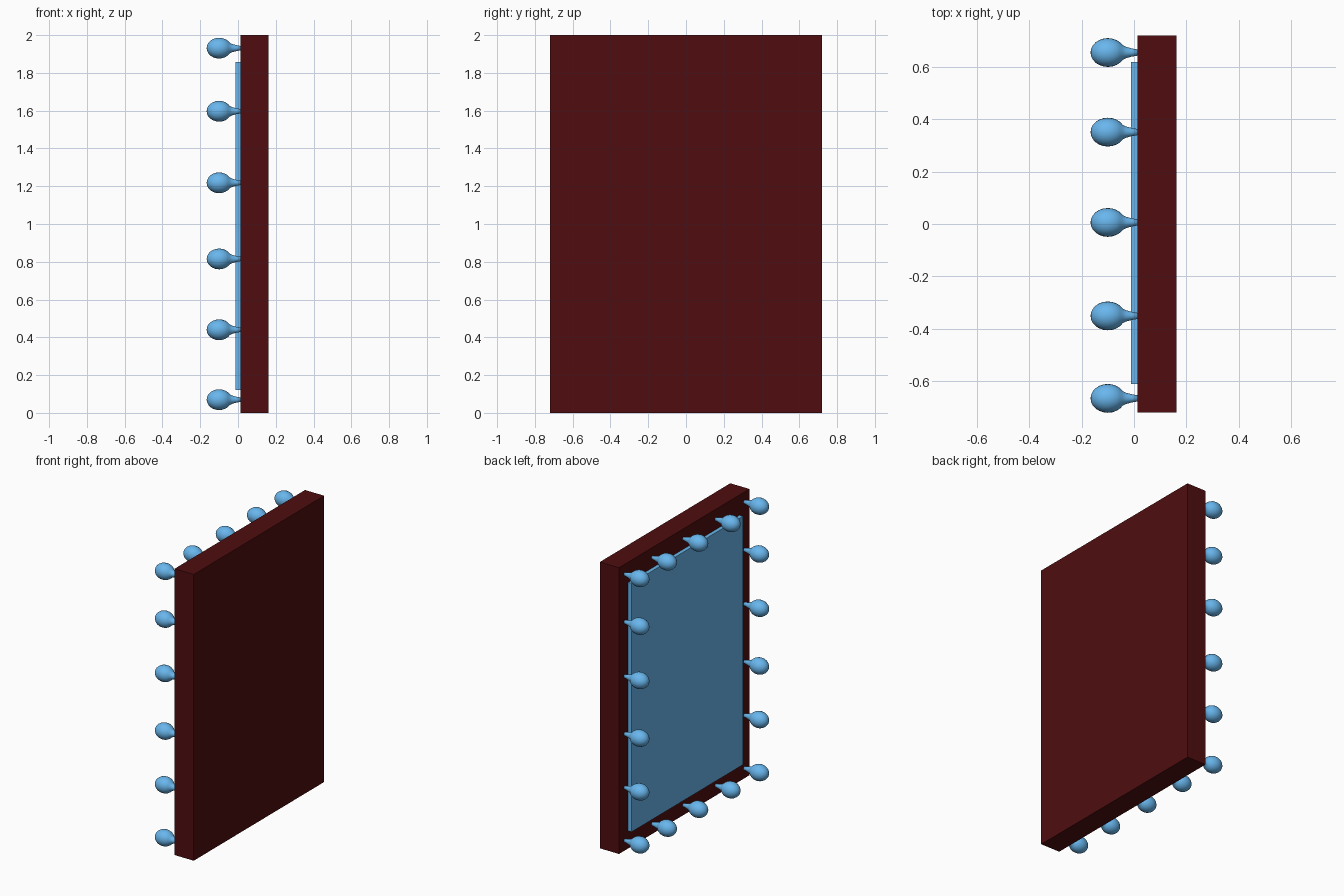
import bpy, bmesh, math

if "Cube" in bpy.data.objects:
    bpy.data.objects.remove(bpy.data.objects["Cube"])

def material(name, color):
    m = bpy.data.materials.new(name)
    m.diffuse_color = color
    m.use_nodes = True
    m.node_tree.nodes["Principled BSDF"].inputs["Base Color"].default_value = m.diffuse_color
    return m

wood = material("dark_red", (0.08, 0.004, 0.005, 1))
blue = material("light_blue", (0.14, 0.47, 0.85, 1))

def box(name, lo, hi, mat):
    bpy.ops.mesh.primitive_cube_add(size=1, location=[(a + b) / 2 for a, b in zip(lo, hi)])
    ob = bpy.context.object
    ob.name = name
    ob.scale = [b - a for a, b in zip(lo, hi)]
    bpy.ops.object.transform_apply(location=False, rotation=False, scale=True)
    ob.data.materials.append(mat)

# Backing board and the mirror pane standing slightly proud of it
box("frame_board", (0.014, -0.72, 0), (0.162, 0.72, 2), wood)
box("mirror_pane", (-0.012, -0.612, 0.122), (0.02, 0.618, 1.858), blue)

# Bulb: rounded globe tapering into a thin neck, lathed about the x axis
R, CX, HALF = 0.055, -0.1, 0.066
profile = [(CX - HALF * math.cos(math.radians(a)), R * math.sin(math.radians(a)))
           for a in range(0, 136, 15)]
profile += [(-0.043, 0.028), (-0.03, 0.0215), (-0.01, 0.016), (0.018, 0.011)]

bm = bmesh.new()
SEG = 24
tip = bm.verts.new((profile[0][0], 0, 0))
rings = [[bm.verts.new((x, r * math.cos(2 * math.pi * i / SEG), r * math.sin(2 * math.pi * i / SEG)))
          for i in range(SEG)] for x, r in profile[1:]]
for i in range(SEG):
    j = (i + 1) % SEG
    bm.faces.new((tip, rings[0][i], rings[0][j]))
    for a, b in zip(rings, rings[1:]):
        bm.faces.new((a[i], b[i], b[j], a[j]))
bm.faces.new(rings[-1])
bmesh.ops.recalc_face_normals(bm, faces=bm.faces)
bulb_mesh = bpy.data.meshes.new("bulb")
bm.to_mesh(bulb_mesh)
bm.free()
bulb_mesh.shade_smooth()
bulb_mesh.materials.append(blue)

# Bulbs run around the whole border of the board
rows = [0.07, 0.44, 0.815, 1.218, 1.597, 1.931]
columns = [-0.351, 0.006, 0.351]
spots = [(y, z) for y in (-0.666, 0.655) for z in rows]
spots += [(y, z) for z in (rows[0], rows[-1]) for y in columns]
for n, (y, z) in enumerate(spots, 1):
    ob = bpy.data.objects.new(f"bulb_{n}", bulb_mesh)
    ob.location = (0, y, z)
    bpy.context.collection.objects.link(ob)
